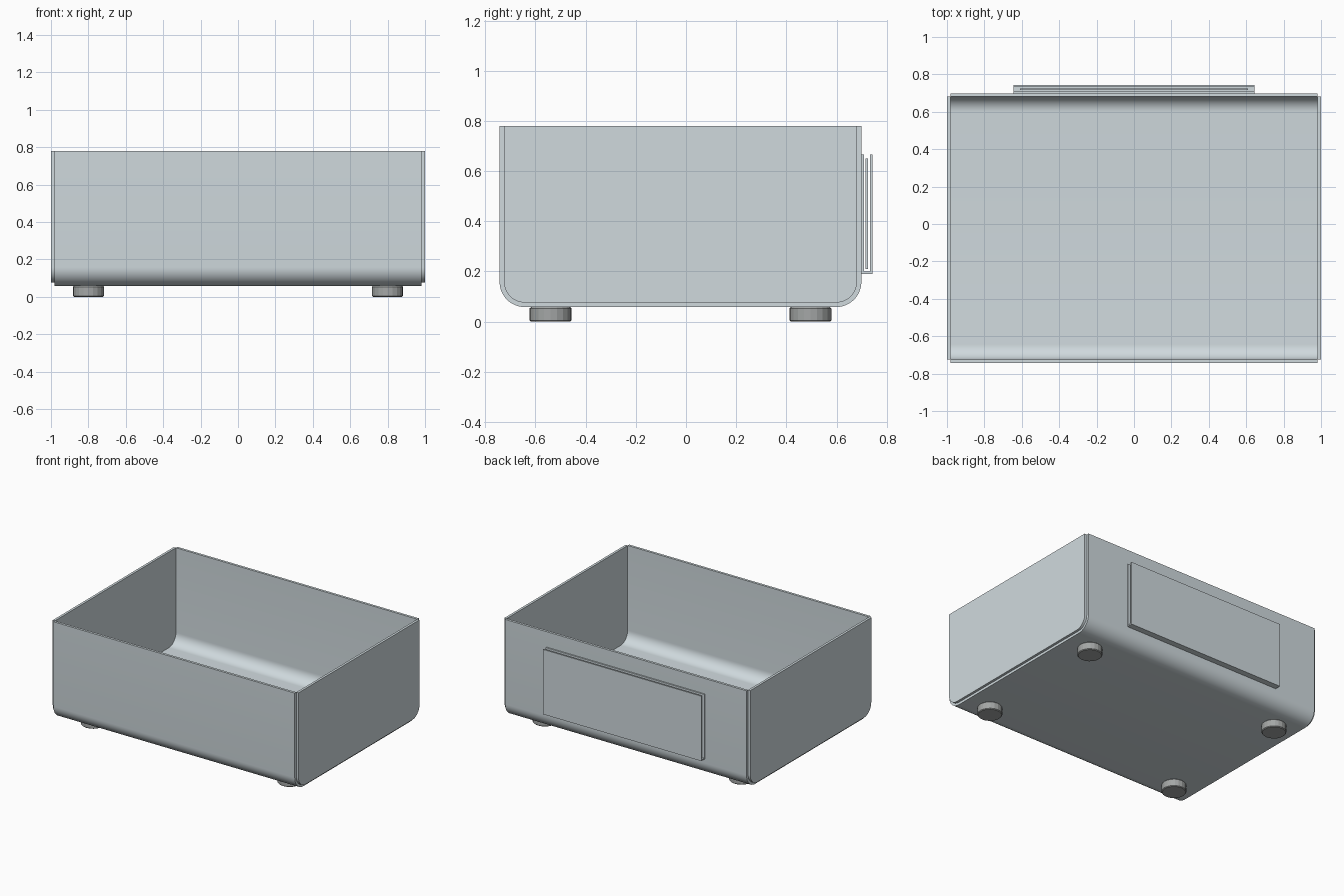
import bpy
import bmesh
import math

if "Cube" in bpy.data.objects:
    bpy.data.objects.remove(bpy.data.objects["Cube"])


def material(name, color):
    m = bpy.data.materials.new(name)
    m.diffuse_color = (*color, 1)
    m.use_nodes = True
    m.node_tree.nodes["Principled BSDF"].inputs["Base Color"].default_value = m.diffuse_color
    return m


METAL = material("pale blue grey metal", (0.63, 0.70, 0.73))
RUBBER = material("dark grey rubber", (0.37, 0.385, 0.38))

# Main measurements
FRONT, BACK, BASE, TOP = -0.743, 0.699, 0.058, 0.78
WALL, RADIUS = 0.018, 0.10
HALF_WIDTH = 0.982
MID_Y = (FRONT + BACK) / 2


def finish(bm, name, mat, smooth=False):
    bmesh.ops.recalc_face_normals(bm, faces=bm.faces)
    mesh = bpy.data.meshes.new(name)
    bm.to_mesh(mesh)
    bm.free()
    mesh.materials.append(mat)
    ob = bpy.data.objects.new(name, mesh)
    bpy.context.collection.objects.link(ob)
    if smooth:
        bpy.ops.object.select_all(action='DESELECT')
        ob.select_set(True)
        bpy.context.view_layer.objects.active = ob
        bpy.ops.object.shade_smooth_by_angle(angle=math.radians(30))
    return ob


def extrude_x(name, profile, x0, x1, mat, smooth=False):
    """Extrude a closed (y, z) profile from x0 to x1."""
    bm = bmesh.new()
    face = bm.faces.new([bm.verts.new((x0, y, z)) for y, z in profile])
    new = bmesh.ops.extrude_face_region(bm, geom=[face])["geom"]
    verts = [g for g in new if isinstance(g, bmesh.types.BMVert)]
    bmesh.ops.translate(bm, verts=verts, vec=(x1 - x0, 0, 0))
    return finish(bm, name, mat, smooth)


def u_outline(inset, steps=12):
    """Open U line from the top front, under the bottom, to the top back."""
    r = RADIUS - inset
    pts = [(FRONT + inset, TOP)]
    for cy, start in ((FRONT + RADIUS, math.pi), (BACK - RADIUS, 1.5 * math.pi)):
        for i in range(steps + 1):
            a = start + i / steps * math.pi / 2
            pts.append((cy + r * math.cos(a), BASE + RADIUS + r * math.sin(a)))
    pts.append((BACK - inset, TOP))
    return pts


# Bent sheet forming the front, bottom and back
extrude_x("wrapped_shell", u_outline(0) + u_outline(WALL)[::-1],
          -HALF_WIDTH, HALF_WIDTH, METAL, True)

# Side panels fitted to the inner line of the shell
for side, label in ((-1, "left"), (1, "right")):
    extrude_x(label + "_side_panel", u_outline(WALL),
              side * HALF_WIDTH, side * 1.0, METAL, True)

# Label pocket on the back: two plates joined by a bottom strip
y0, y1, z0, z1, t = BACK, 0.743, 0.19, 0.667, 0.01
pocket = [(y0, z1), (y0, z0), (y1, z0), (y1, z1),
          (y1 - t, z1), (y1 - t, z0 + t), (y0 + t, z0 + t), (y0 + t, z1)]
extrude_x("label_pocket", pocket, -0.645, 0.645, METAL)

# Card held inside the pocket
extrude_x("label_card", [(0.716, 0.21), (0.725, 0.21), (0.725, 0.65), (0.716, 0.65)],
          -0.61, 0.61, METAL)

# Four round feet with slightly chamfered rims
for sx in (-1, 1):
    for sy in (-1, 1):
        bm = bmesh.new()
        bmesh.ops.create_cone(bm, cap_ends=True, segments=20,
                              radius1=0.083, radius2=0.083, depth=BASE)
        bmesh.ops.translate(bm, verts=bm.verts,
                            vec=(sx * 0.8, MID_Y + sy * 0.518, BASE / 2))
        rims = [e for e in bm.edges if abs(e.verts[0].co.z - e.verts[1].co.z) < 1e-5]
        bmesh.ops.bevel(bm, geom=rims, offset=0.005, segments=1, affect='EDGES')
        name = ("front" if sy < 0 else "back") + ("_left" if sx < 0 else "_right") + "_foot"
        finish(bm, name, RUBBER)
